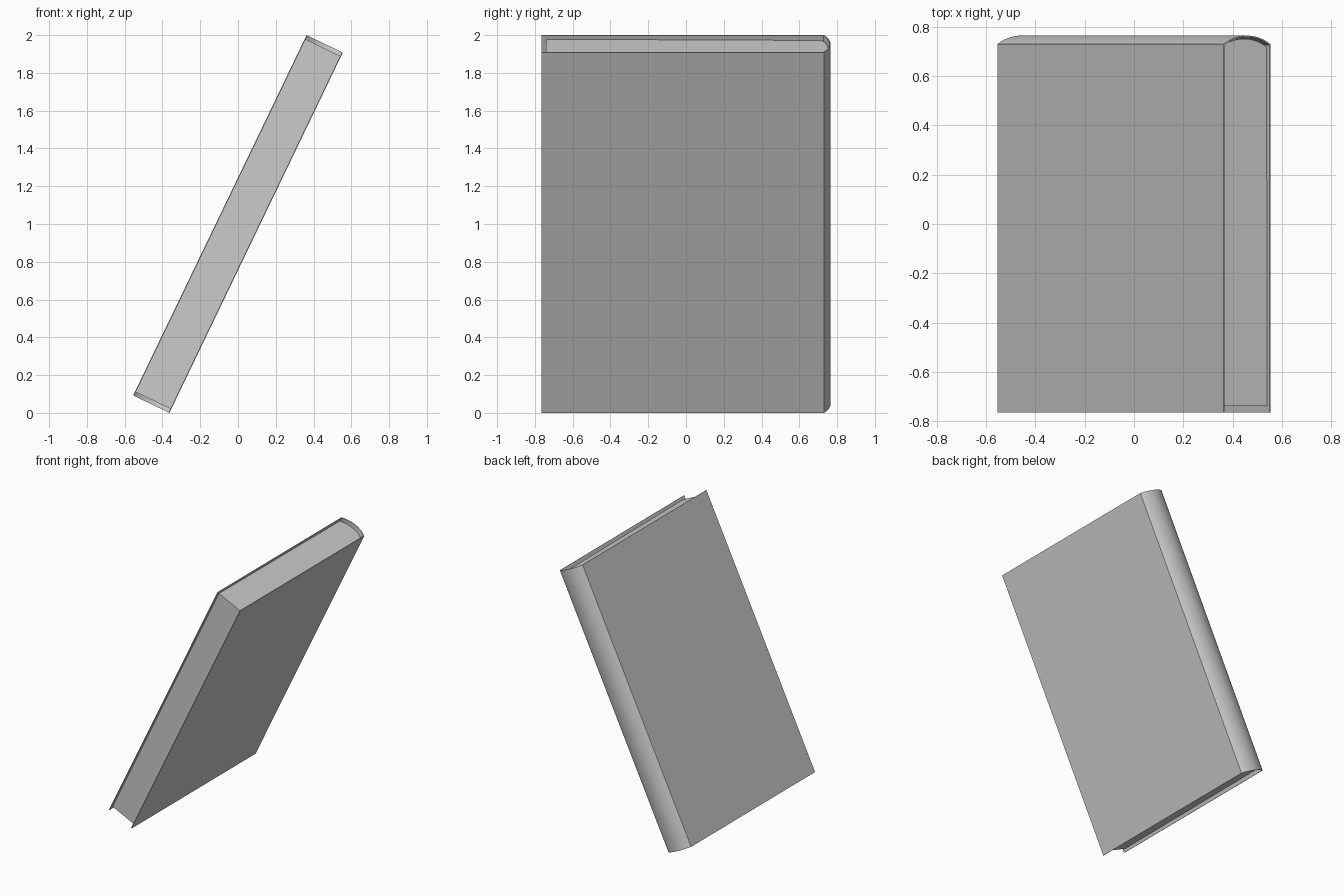
import bpy, bmesh, math

if "Cube" in bpy.data.objects:
    bpy.data.objects.remove(bpy.data.objects["Cube"])

TILT = math.radians(25.7)
LENGTH, THICK = 2.117, 0.213
FRONT, HINGE, BULGE = -0.765, 0.73, 0.035
SHELL = 0.005


def arc(half, base, rise, n=14):
    """Shallow arc from +half to -half, bulging towards +y."""
    r = (half * half + rise * rise) / (2 * rise)
    a = math.asin(half / r)
    pts = []
    for i in range(n + 1):
        b = a - 2 * a * i / n
        pts.append((r * math.sin(b), base + rise - r + r * math.cos(b)))
    return pts


def prism(name, profile, half_height):
    """Extrude a profile along the book; half_height depends on y."""
    bm = bmesh.new()
    low = [bm.verts.new((x, y, -half_height(y))) for x, y in profile]
    top = [bm.verts.new((x, y, half_height(y))) for x, y in profile]
    n = len(profile)
    bm.faces.new(low[::-1])
    bm.faces.new(top)
    for i in range(n):
        j = (i + 1) % n
        bm.faces.new((low[i], low[j], top[j], top[i]))
    bmesh.ops.recalc_face_normals(bm, faces=bm.faces)
    mesh = bpy.data.meshes.new(name)
    bm.to_mesh(mesh)
    bm.free()
    obj = bpy.data.objects.new(name, mesh)
    bpy.context.collection.objects.link(obj)
    obj.rotation_euler = (0, TILT, 0)
    obj.location = (0, 0, 1)
    bpy.ops.object.select_all(action='DESELECT')
    obj.select_set(True)
    bpy.context.view_layer.objects.active = obj
    bpy.ops.object.shade_smooth_by_angle(angle=math.radians(30))
    return obj


# Cover: two thin boards joined by a rounded spine
h = THICK / 2
outer = [(h, FRONT)] + arc(h, HINGE, BULGE) + [(-h, FRONT)]
inner = [(h - SHELL, FRONT)] + arc(h - SHELL, HINGE - 0.003, BULGE - 0.002) + [(-h + SHELL, FRONT)]
prism("cover", outer + inner[::-1], lambda y: LENGTH / 2)

# Page block: set in from the cover, slightly shorter towards the spine
p = h - SHELL
pages = [(p, -0.74)] + arc(p, HINGE - 0.01, BULGE - 0.003) + [(-p, -0.74)]
prism("pages", pages, lambda y: LENGTH / 2 - 0.022 - 0.007 * (min(y, HINGE - 0.01) + 0.74) / 1.46)
